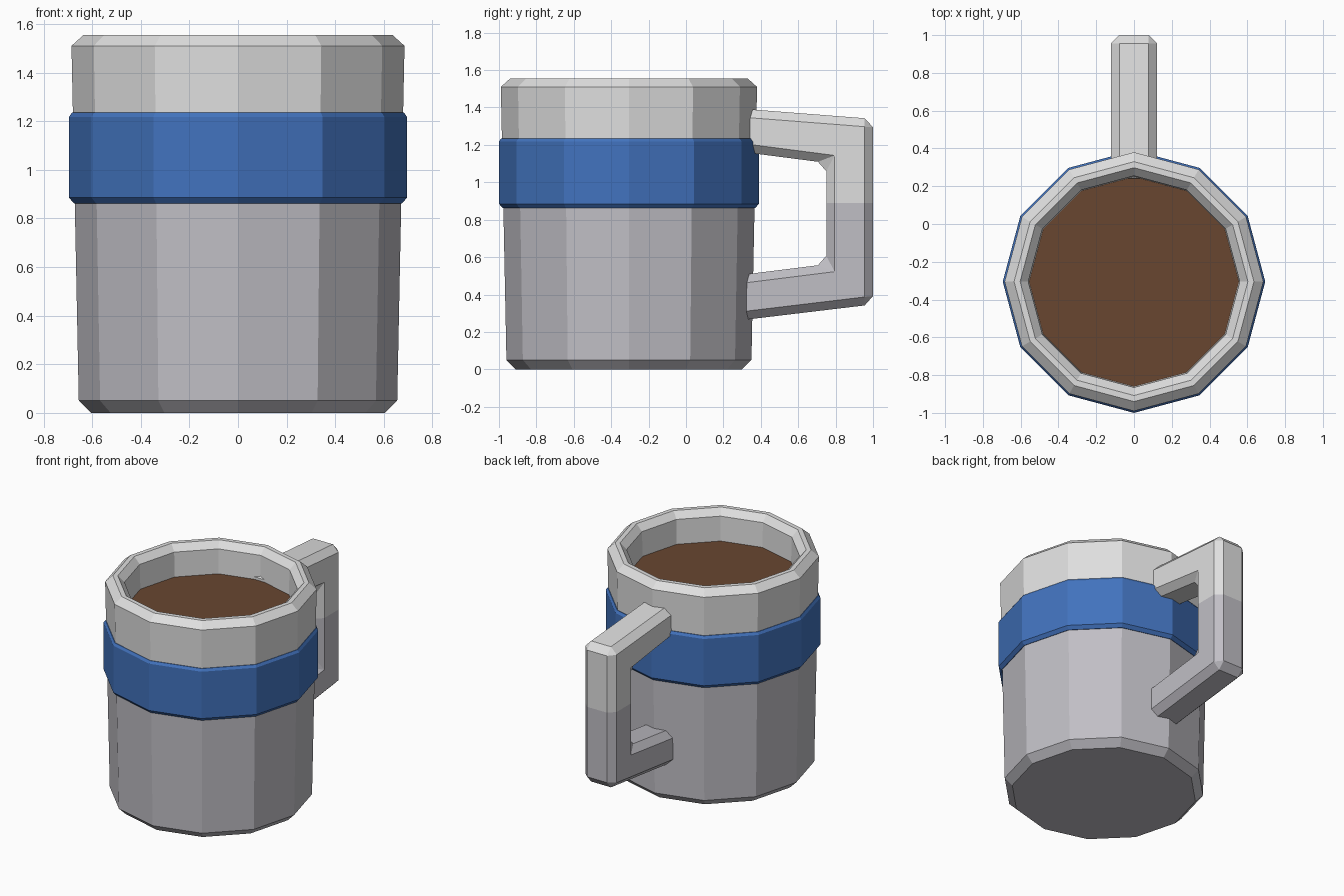
import bpy, bmesh, math
from mathutils import Vector

cube = bpy.data.objects.get("Cube")
if cube:
    bpy.data.objects.remove(cube)

SIDES = 12
CUP_Y = -0.305   # cup axis, the handle reaches back to y = 1
SPLIT = 0.89     # height where the lower glaze meets the upper one


def material(name, rgb):
    m = bpy.data.materials.new(name)
    m.use_nodes = True
    m.diffuse_color = (*rgb, 1)
    bsdf = next(n for n in m.node_tree.nodes if n.type == 'BSDF_PRINCIPLED')
    bsdf.inputs["Base Color"].default_value = (*rgb, 1)
    return m


light_grey = material("light grey", (0.74, 0.74, 0.74))
mid_grey = material("cool mid grey", (0.53, 0.52, 0.56))
blue = material("blue", (0.054, 0.17, 0.51))
brown = material("coffee brown", (0.138, 0.061, 0.03))


def finish(name, bm, mats, two_tone=False):
    bmesh.ops.recalc_face_normals(bm, faces=bm.faces)
    if two_tone:
        for f in bm.faces:
            f.material_index = int(f.calc_center_median().z < SPLIT)
    mesh = bpy.data.meshes.new(name)
    bm.to_mesh(mesh)
    bm.free()
    for m in mats:
        mesh.materials.append(m)
    obj = bpy.data.objects.new(name, mesh)
    bpy.context.collection.objects.link(obj)
    return obj


def lathe(bm, profile, loop=False):
    """Faceted rings from (radius, height) points, capped unless looped."""
    rings = []
    for r, z in profile:
        angles = [math.tau * i / SIDES for i in range(SIDES)]
        rings.append([bm.verts.new((r * math.cos(a), CUP_Y + r * math.sin(a), z))
                      for a in angles])
    pairs = list(zip(rings, rings[1:]))
    if loop:
        pairs.append((rings[-1], rings[0]))
    else:
        bm.faces.new(rings[0])
        bm.faces.new(rings[-1])
    for a, b in pairs:
        for i in range(SIDES):
            j = (i + 1) % SIDES
            bm.faces.new((a[i], a[j], b[j], b[i]))


# Cup: chamfered foot, tapered wall, chamfered rim, hollow inside
bm = bmesh.new()
lathe(bm, [(0.605, 0), (0.655, 0.05), (0.672, SPLIT), (0.685, 1.51),
           (0.635, 1.555), (0.603, 1.555), (0.56, 1.51), (0.555, 1.33),
           (0.54, SPLIT), (0.53, 0.12)])
finish("cup", bm, [light_grey, mid_grey], two_tone=True)

# Band: a closed ring around the cup
bm = bmesh.new()
lathe(bm, [(0.65, 0.862), (0.675, 0.862), (0.695, 0.885), (0.695, 1.218),
           (0.683, 1.235), (0.65, 1.235)], loop=True)
finish("band", bm, [blue])

# Coffee surface
bm = bmesh.new()
lathe(bm, [(0.556, 1.31), (0.556, 1.335)])
finish("coffee", bm, [brown])

# Handle: C outline extruded across x, every edge chamfered
outline = [(0.24, 1.398), (1, 1.339), (1, 0.347), (0.24, 0.256),
           (0.24, 0.498), (0.75, 0.562), (0.75, 1.104), (0.24, 1.17)]
bm = bmesh.new()
face = bm.faces.new([bm.verts.new((-0.123, y, z)) for y, z in outline])
side = bmesh.ops.extrude_face_region(bm, geom=[face])["geom"]
bmesh.ops.translate(bm, vec=Vector((0.246, 0, 0)),
                    verts=[g for g in side if isinstance(g, bmesh.types.BMVert)])
bmesh.ops.recalc_face_normals(bm, faces=bm.faces)
bmesh.ops.bevel(bm, geom=bm.edges[:], offset=0.045, offset_type='OFFSET',
                segments=1, profile=0.5, affect='EDGES')
bmesh.ops.bisect_plane(bm, geom=bm.verts[:] + bm.edges[:] + bm.faces[:],
                       plane_co=(0, 0, SPLIT), plane_no=(0, 0, 1))
finish("handle", bm, [light_grey, mid_grey], two_tone=True)
